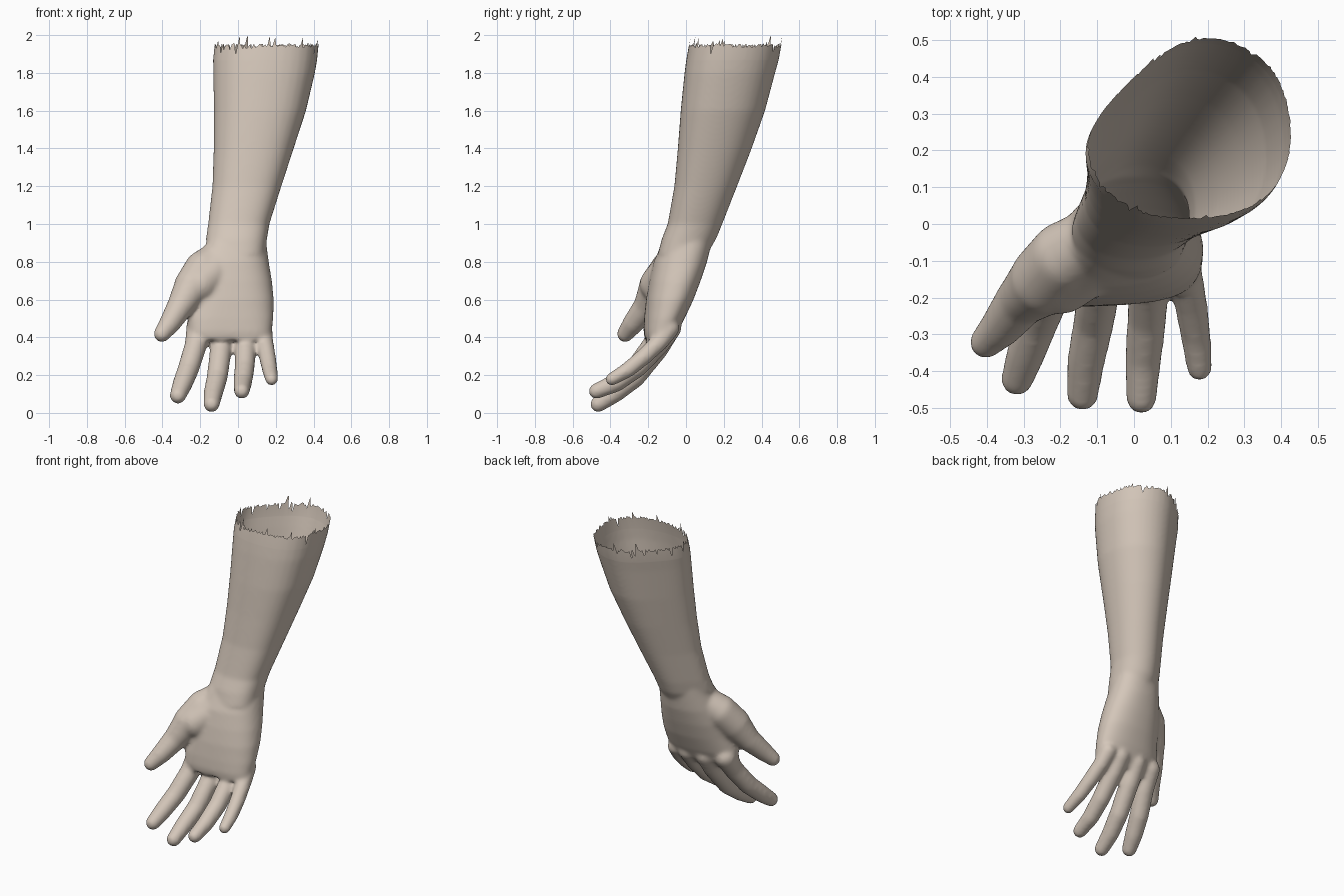
import bpy
import bmesh
import random
from math import cos, sin, pi
from mathutils import Vector

random.seed(4)

default_cube = bpy.data.objects.get("Cube")
if default_cube:
    bpy.data.objects.remove(default_cube, do_unlink=True)

# One skin colour
skin = bpy.data.materials.new("pale_skin")
skin.use_nodes = True
skin_colour = (.66, .57, .49, 1)
skin.diffuse_color = skin_colour
skin.node_tree.nodes["Principled BSDF"].inputs["Base Color"].default_value = skin_colour

body = bmesh.new()


def rounded(value, power):
    """Signed power, used to make boxier ellipses."""
    return abs(value) ** power * (1 if value >= 0 else -1)


def loft(sections, sides=40, shear=0.0, power=1.0, hollow=0.0, skew=0.0):
    """Closed skin through horizontal ovals: height, x range, y range."""
    rings = []
    for z, x0, x1, y0, y1 in sections:
        ring = []
        for i in range(sides):
            a = 2 * pi * i / sides
            x = (x0 + x1) / 2 + (x1 - x0) / 2 * rounded(cos(a), power)
            y = (y0 + y1) / 2 + (y1 - y0) / 2 * rounded(sin(a + shear), power)
            y += hollow * max(0, -sin(a)) ** 4
            shift = skew * (x1 - x0) * (cos(a + pi / 4) ** 4 - .25)
            ring.append(body.verts.new((x + shift, y - shift, z)))
        rings.append(ring)
    for low, high in zip(rings, rings[1:]):
        for i in range(sides):
            j = (i + 1) % sides
            body.faces.new((low[i], low[j], high[j], high[i]))
    body.faces.new(rings[0][::-1])
    body.faces.new(rings[-1])


def ball(centre, radius):
    made = bmesh.ops.create_uvsphere(body, u_segments=20, v_segments=14, radius=radius)
    bmesh.ops.translate(body, verts=made["verts"], vec=centre)


def digit(points, radii):
    """Chain of tapered segments with round joints."""
    points = [Vector(p) for p in points]
    for p, r in zip(points, radii):
        ball(p, r)
    for p, q, r, s in zip(points, points[1:], radii, radii[1:]):
        along = q - p
        made = bmesh.ops.create_cone(body, cap_ends=True, segments=20,
                                     radius1=r, radius2=s, depth=along.length)
        turn = along.to_track_quat("Z", "Y").to_matrix()
        bmesh.ops.rotate(body, verts=made["verts"], cent=(0, 0, 0), matrix=turn)
        bmesh.ops.translate(body, verts=made["verts"], vec=(p + q) / 2)


# Forearm, widening towards the elbow
loft([
    (.84, -.15, .14, -.15, .11),
    (.92, -.17, .152, -.13, .157),
    (1, -.158, .165, -.098, .19),
    (1.2, -.135, .228, -.063, .268),
    (1.4, -.128, .293, -.045, .345),
    (1.6, -.127, .358, -.03, .415),
    (1.8, -.13, .405, -.01, .468),
    (2.1, -.135, .455, .03, .55),
], shear=.13, skew=.06)

# Palm, sloping forwards
loft([
    (.385, -.235, .16, -.23, -.08),
    (.43, -.26, .178, -.238, -.045),
    (.5, -.268, .188, -.235, -.007),
    (.6, -.243, .19, -.225, .04),
    (.7, -.227, .18, -.208, .078),
    (.8, -.2, .163, -.185, .112),
    (.9, -.167, .15, -.14, .135),
    (1, -.14, .14, -.08, .15),
], shear=.18, power=.92, hollow=.015)

# Fingers, from knuckle to tip
index_finger = [(-.208, -.11, .46), (-.223, -.173, .36), (-.262, -.265, .235), (-.295, -.355, .15), (-.318, -.423, .092)]
middle_finger = [(-.085, -.09, .45), (-.09, -.15, .34), (-.11, -.27, .19), (-.13, -.37, .11), (-.14, -.465, .046)]
ring_finger = [(.04, -.085, .45), (.04, -.145, .36), (.035, -.26, .24), (.025, -.37, .16), (.02, -.475, .115)]
little_finger = [(.13, -.085, .45), (.14, -.135, .38), (.155, -.22, .3), (.168, -.305, .23), (.178, -.393, .178)]
for path, size in ((index_finger, 1.06), (middle_finger, 1.04),
                   (ring_finger, 1), (little_finger, .84)):
    digit(path, [size * r for r in (.062, .056, .054, .05, .042)])

# Thumb and the fleshy mound at its root
digit([(-.09, -.03, .84), (-.185, -.09, .76), (-.242, -.152, .67),
       (-.305, -.207, .565), (-.36, -.278, .475), (-.403, -.322, .418)],
      [.085, .1, .098, .072, .058, .045])
digit([(-.1, -.07, .8), (-.14, -.105, .73), (-.2, -.148, .68)], [.09, .1, .098])

bmesh.ops.recalc_face_normals(body, faces=body.faces)
mesh = bpy.data.meshes.new("forearm_and_hand")
body.to_mesh(mesh)
body.free()
arm = bpy.data.objects.new("forearm_and_hand", mesh)
bpy.context.collection.objects.link(arm)

# Fuse the parts into one soft skin
fuse = arm.modifiers.new("fuse", "REMESH")
fuse.mode = "VOXEL"
fuse.voxel_size = .01
soften = arm.modifiers.new("soften", "SMOOTH")
soften.factor = .5
soften.iterations = 16
graph = bpy.context.evaluated_depsgraph_get()
fused = bpy.data.meshes.new_from_object(arm.evaluated_get(graph))
arm.modifiers.clear()
arm.data = fused

# Open the upper end and give it a torn rim, most ragged at one front corner
shell = bmesh.new()
shell.from_mesh(fused)
bmesh.ops.bisect_plane(shell, geom=shell.verts[:] + shell.edges[:] + shell.faces[:],
                       plane_co=(0, 0, 1.87), plane_no=(0, 0, 1), clear_outer=True)
rim = [e for e in shell.edges if e.is_boundary]
grown = bmesh.ops.extrude_edge_only(shell, edges=rim)["geom"]
for v in [g for g in grown if isinstance(g, bmesh.types.BMVert)]:
    ragged = .5 if v.co.x < .05 and v.co.y < .2 else .15
    tear = random.uniform(.065, .085)
    if random.random() < ragged:
        tear = random.uniform(.02, .125)
    v.co += Vector((.1, .18, 1)) * tear
bmesh.ops.recalc_face_normals(shell, faces=shell.faces)
shell.to_mesh(fused)
shell.free()

fused.materials.clear()
fused.materials.append(skin)
for face in fused.polygons:
    face.material_index = 0
bpy.ops.object.select_all(action="DESELECT")
arm.select_set(True)
bpy.context.view_layer.objects.active = arm
bpy.ops.object.shade_smooth_by_angle(angle=pi / 4)
